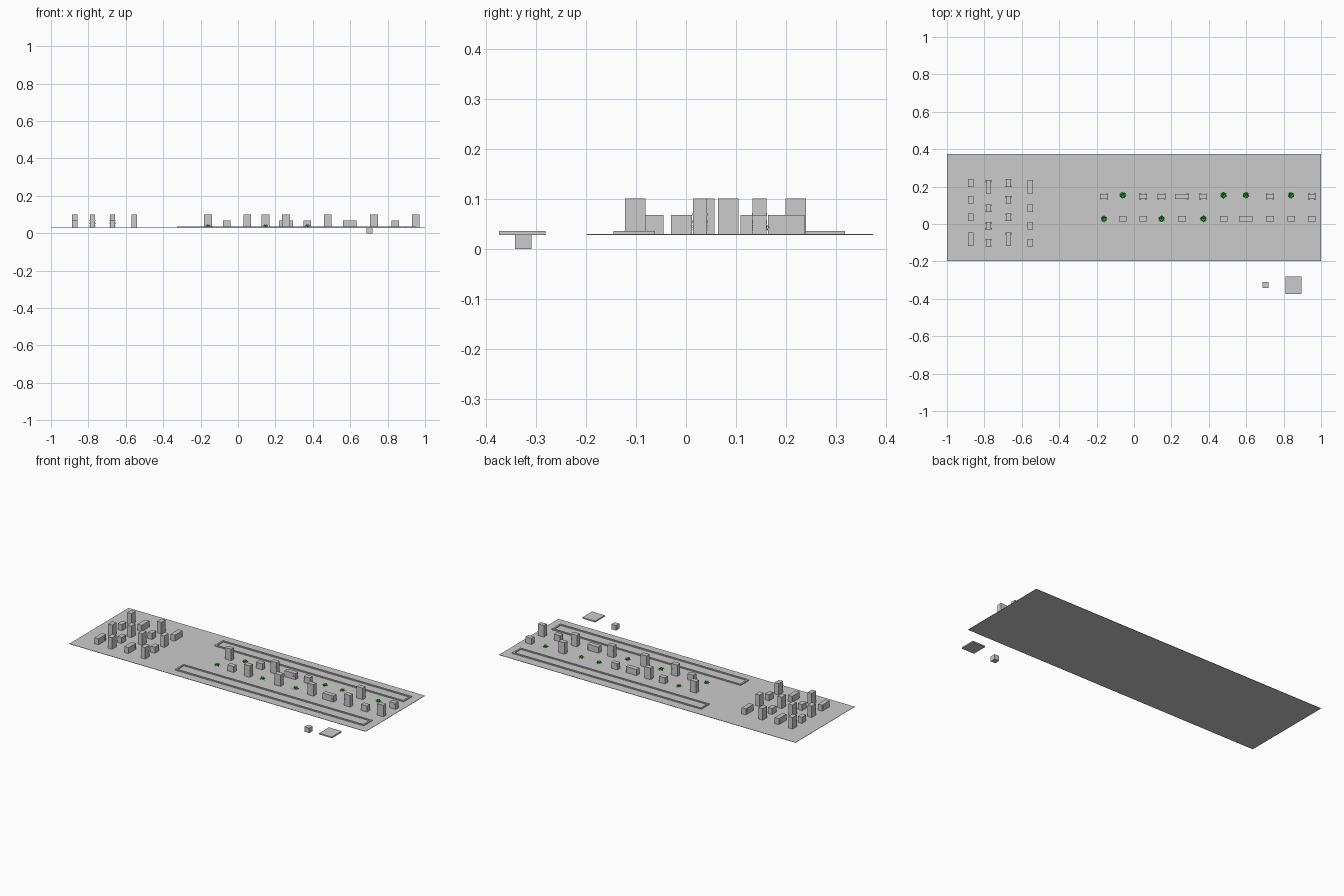
import bpy, bmesh, math
from mathutils import Matrix, Vector

if "Cube" in bpy.data.objects:
    bpy.data.objects.remove(bpy.data.objects["Cube"])

GROUND = 0.03

def new_object(name, bm, loc=(0, 0, 0), rot=0):
    mesh = bpy.data.meshes.new(name)
    bm.to_mesh(mesh)
    bm.free()
    return place(name, mesh, loc, rot)

def place(name, mesh, loc, rot=0):
    ob = bpy.data.objects.new(name, mesh)
    ob.location = loc
    ob.rotation_euler.z = rot
    bpy.context.collection.objects.link(ob)
    return ob

def add_box(bm, x0, x1, y0, y1, z0, z1):
    m = Matrix.Translation(((x0 + x1) / 2, (y0 + y1) / 2, (z0 + z1) / 2)) \
        @ Matrix.Diagonal((x1 - x0, y1 - y0, z1 - z0, 1))
    bmesh.ops.create_cube(bm, size=1, matrix=m)

def box(name, *dims):
    bm = bmesh.new()
    add_box(bm, *dims)
    return new_object(name, bm)

# Ground board, loose square tile and loose cube
box("ground_board", -1, 1, -0.198, 0.374, 0.028, GROUND)
box("square_tile", 0.81, 0.896, -0.374, -0.281, 0.028, 0.036)
box("loose_cube", 0.688, 0.72, -0.342, -0.309, 0, 0.03)

# Long low curb frames either side of the street
def curb(name, x0, x1, y0, y1, w=0.01):
    bm = bmesh.new()
    z0, z1 = GROUND, 0.0355
    add_box(bm, x0, x1, y0, y0 + w, z0, z1)
    add_box(bm, x0, x1, y1 - w, y1, z0, z1)
    add_box(bm, x0, x0 + w, y0 + w, y1 - w, z0, z1)
    add_box(bm, x1 - w, x1, y0 + w, y1 - w, z0, z1)
    new_object(name, bm)

curb("front_curb", -0.325, 0.95, -0.145, -0.062)
curb("back_curb", -0.325, 0.95, 0.238, 0.318)

# Three building types: wide along x, detail on the front and back faces
def building_mesh(name, width, height, oval_z=None, vents=False):
    bm = bmesh.new()
    d = 0.014
    add_box(bm, -width / 2, width / 2, -d, d, 0, height)
    for side in (-1, 1):
        if oval_z:                       # oval lamps near the edges
            for s in (-1, 1):
                m = Matrix.Translation((s * (width / 2 - 0.004), side * d, oval_z)) \
                    @ Matrix.Diagonal((1.3, 1, 0.8, 1)) @ Matrix.Rotation(math.pi / 2, 4, 'X')
                bmesh.ops.create_cone(bm, cap_ends=True, segments=10, radius1=0.003,
                                      radius2=0.003, depth=0.002, matrix=m)
        if vents:                        # stack of slats beside the corner
            for i in range(5):
                z = 0.007 + i * 0.0045
                add_box(bm, width / 2 - 0.014, width / 2 - 0.002,
                        side * d - 0.001, side * d + 0.001, z, z + 0.002)
    mesh = bpy.data.meshes.new(name)
    bm.to_mesh(mesh)
    bm.free()
    return mesh

KINDS = {
    'T': ("tower", building_mesh("tower", 0.041, 0.07, 0.039)),
    'S': ("small_block", building_mesh("small_block", 0.041, 0.037, 0.025)),
    'L': ("long_block", building_mesh("long_block", 0.073, 0.037, None, True)),
}

# Potted-plant tuft: rings of pointed, arching leaves
def plant_mesh():
    bm = bmesh.new()
    for i in range(12):
        a = i * math.tau / 12
        r = 0.022 if i % 2 else 0.017
        h = 0.011 if i % 2 else 0.017
        u = Vector((math.cos(a), math.sin(a), 0))
        side = Vector((-u.y, u.x, 0)) * 0.0035
        base = bm.verts.new((0, 0, 0.001))
        mid = u * r * 0.55 + Vector((0, 0, h))
        tip = bm.verts.new(u * r + Vector((0, 0, h * 0.55)))
        p, q = bm.verts.new(mid + side), bm.verts.new(mid - side)
        bm.faces.new((base, q, p))
        bm.faces.new((p, q, tip))
    mesh = bpy.data.meshes.new("plant")
    bm.to_mesh(mesh)
    bm.free()
    mat = bpy.data.materials.new("leaf_green")
    mat.diffuse_color = (0.02, 0.6, 0.02, 1)
    mat.use_nodes = True
    mat.node_tree.nodes["Principled BSDF"].inputs["Base Color"].default_value = mat.diffuse_color
    mesh.materials.append(mat)
    return mesh

plant = plant_mesh()

# Left district: two alternating columns, turned to face +x
col_a = [('T', 0.219), ('S', 0.129), ('T', 0.036), ('L', -0.081)]
col_b = [('L', 0.2), ('T', 0.084), ('S', -0.009), ('T', -0.101)]
for x, col in ((-0.873, col_a), (-0.778, col_b), (-0.671, col_a), (-0.555, col_b)):
    for kind, y in col:
        name, mesh = KINDS[kind]
        place("left_" + name, mesh, (x, y, GROUND), math.pi / 2)

# Right street: two rows of buildings and plants (P)
XS = [-0.16, -0.06, 0.05, 0.147, 0.257, 0.371, 0.479, 0.598, 0.727, 0.84, 0.95]
for row, y, py, kinds in (("back", 0.147, 0.154, "TPSTLSPPTPS"),
                          ("front", 0.028, 0.028, "PSTPTPTLTST")):
    for x, k in zip(XS, kinds):
        if k == 'P':
            place(row + "_plant", plant, (x, py, GROUND))
        else:
            name, mesh = KINDS[k]
            place(row + "_" + name, mesh, (x, y, GROUND))
